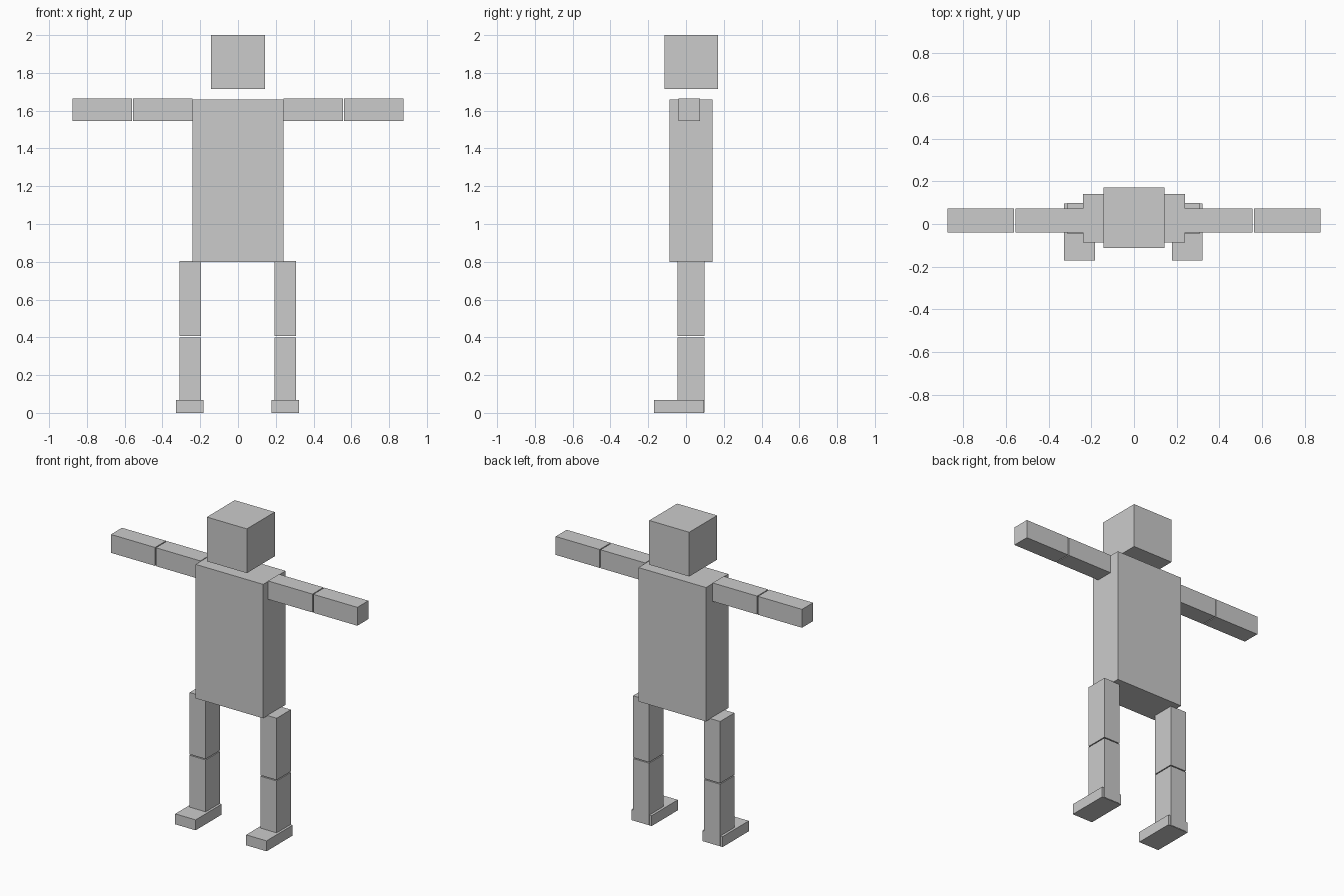
import bpy

if "Cube" in bpy.data.objects:
    bpy.data.objects.remove(bpy.data.objects["Cube"])


def box(name, x, y, z):
    """Axis-aligned box from (min, max) ranges."""
    bpy.ops.mesh.primitive_cube_add(size=1, location=[(a + b) / 2 for a, b in (x, y, z)])
    ob = bpy.context.object
    ob.name = name
    ob.scale = [abs(b - a) for a, b in (x, y, z)]
    bpy.ops.object.transform_apply(location=False, rotation=False, scale=True)
    return ob


# Head and torso
box("head", (-0.142, 0.142), (-0.113, 0.17), (1.716, 2.0))
box("torso", (-0.24, 0.24), (-0.087, 0.14), (0.80, 1.66))

ARM_Y, ARM_Z = (-0.039, 0.073), (1.546, 1.664)
LEG_Y = (-0.046, 0.098)

for side, s in (("left", 1), ("right", -1)):
    # Arms held straight out, split at the elbow
    box(f"{side}_upper_arm", (s * 0.24, s * 0.556), ARM_Y, ARM_Z)
    box(f"{side}_forearm", (s * 0.562, s * 0.875), ARM_Y, ARM_Z)

    # Legs split at the knee, with feet pointing forward
    c = s * 0.252 - 0.002
    box(f"{side}_thigh", (c - 0.057, c + 0.057), LEG_Y, (0.406, 0.803))
    box(f"{side}_shin", (c - 0.057, c + 0.057), LEG_Y, (0.002, 0.400))
    box(f"{side}_foot", (c - 0.073, c + 0.072), (-0.17, 0.095), (0.0, 0.067))
